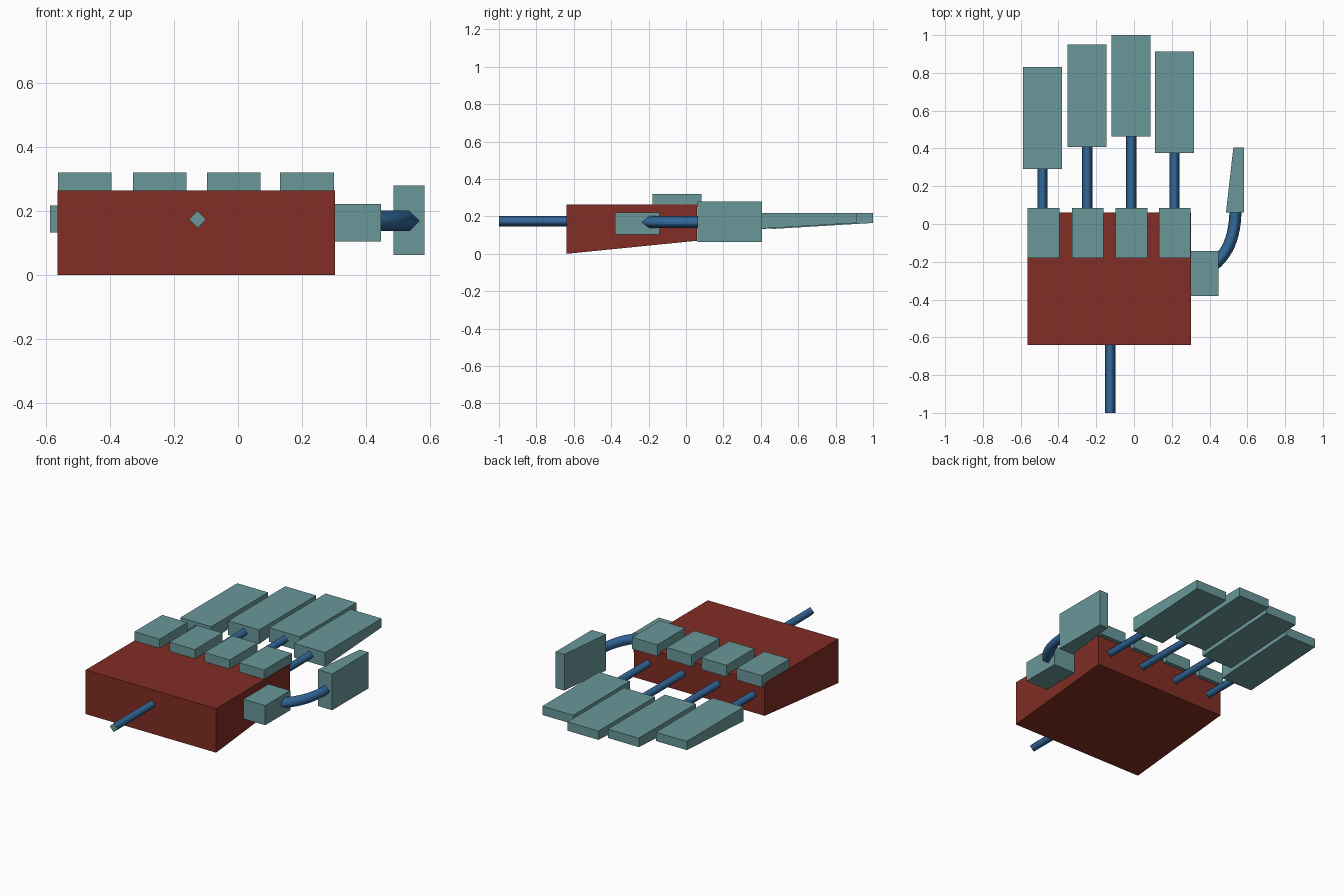
import bpy, bmesh
from mathutils import Vector

if "Cube" in bpy.data.objects:
    bpy.data.objects.remove(bpy.data.objects["Cube"])


def material(name, rgb):
    m = bpy.data.materials.new(name)
    m.diffuse_color = (*rgb, 1)
    m.use_nodes = True
    m.node_tree.nodes["Principled BSDF"].inputs["Base Color"].default_value = m.diffuse_color
    return m


RED = material("brick red", (0.22, 0.027, 0.018))
TEAL = material("grey teal", (0.143, 0.313, 0.322))
BLUE = material("steel blue", (0.033, 0.14, 0.33))


def add_object(name, bm, *mats):
    bmesh.ops.recalc_face_normals(bm, faces=bm.faces)
    mesh = bpy.data.meshes.new(name)
    bm.to_mesh(mesh)
    bm.free()
    for m in mats:
        mesh.materials.append(m)
    ob = bpy.data.objects.new(name, mesh)
    bpy.context.collection.objects.link(ob)
    return ob


def block(name, x, y, z, mat, reshape=None):
    """Box between ranges; reshape(v) may move corners to taper it."""
    bm = bmesh.new()
    bmesh.ops.create_cube(bm, size=1)
    for v in bm.verts:
        v.co = Vector([r[0] if c < 0 else r[1] for c, r in zip(v.co, (x, y, z))])
        if reshape:
            reshape(v)
    return add_object(name, bm, mat)


def tube(name, path, r, cap_mat=None):
    """Smooth four-sided tube with a diamond section along a level path."""
    bm = bmesh.new()
    rings = []
    up = Vector((0, 0, 1))
    for i, p in enumerate(path):
        t = (path[min(i + 1, len(path) - 1)] - path[max(i - 1, 0)]).normalized()
        side = t.cross(up)
        rings.append([bm.verts.new(p + d * r) for d in (up, side, -up, -side)])
    for a, b in zip(rings, rings[1:]):
        for k in range(4):
            n = (k + 1) % 4
            bm.faces.new((a[k], a[n], b[n], b[k])).smooth = True
    cap = bm.faces.new(rings[0])
    cap.material_index = 1 if cap_mat else 0
    bm.faces.new(rings[-1])
    return add_object(name, bm, BLUE, *([cap_mat] if cap_mat else []))


# palm: underside rises towards the fingers
def slope_palm(v):
    if v.co.y > 0 and v.co.z < 0.1:
        v.co.z = 0.07


block("palm", (-0.565, 0.303), (-0.64, 0.06), (0, 0.265), RED, slope_palm)

# wrist rod with pale end cap
tube("wrist_rod", [Vector((-0.126, y, 0.174)) for y in (-1, -0.62)], 0.027, TEAL)

# fingers: knuckle, rod and tapered tip
fingers = [("little", -0.485, 0.292, 0.832), ("ring", -0.248, 0.408, 0.95),
           ("middle", -0.015, 0.462, 1.0), ("index", 0.214, 0.375, 0.912)]
knuckles = [-0.479, -0.245, -0.013, 0.216]
for (name, x, y0, y1), kx in zip(fingers, knuckles):
    def taper(v, y1=y1):
        if v.co.y > y1 - 0.01 and v.co.z < 0.2:
            v.co.z = 0.165
    block(name + "_finger_tip", (x - 0.103, x + 0.103), (y0, y1), (0.133, 0.218), TEAL, taper)
    tube(name + "_finger_rod", [Vector((x, y, 0.174)) for y in (0.04, y0 + 0.02)], 0.027)
    block(name + "_knuckle", (kx - 0.084, kx + 0.084), (-0.18, 0.084), (0.25, 0.32), TEAL)

# thumb: side knuckle, bent rod and upright tapered tip
block("thumb_knuckle", (0.29, 0.447), (-0.38, -0.142), (0.104, 0.222), TEAL)

p = [Vector(c) for c in ((0.39, -0.24, 0.169), (0.5, -0.17, 0.169),
                         (0.537, -0.06, 0.169), (0.537, 0.08, 0.169))]
curve = []
for i in range(13):
    t = i / 12
    s = 1 - t
    curve.append(p[0] * s**3 + p[1] * 3 * s * s * t + p[2] * 3 * s * t * t + p[3] * t**3)
tube("thumb_rod", curve, 0.032)


def taper_thumb(v):
    if v.co.y > 0.3 and v.co.x < 0.5:
        v.co.x = 0.526


block("thumb_tip", (0.487, 0.583), (0.062, 0.405), (0.062, 0.28), TEAL, taper_thumb)
